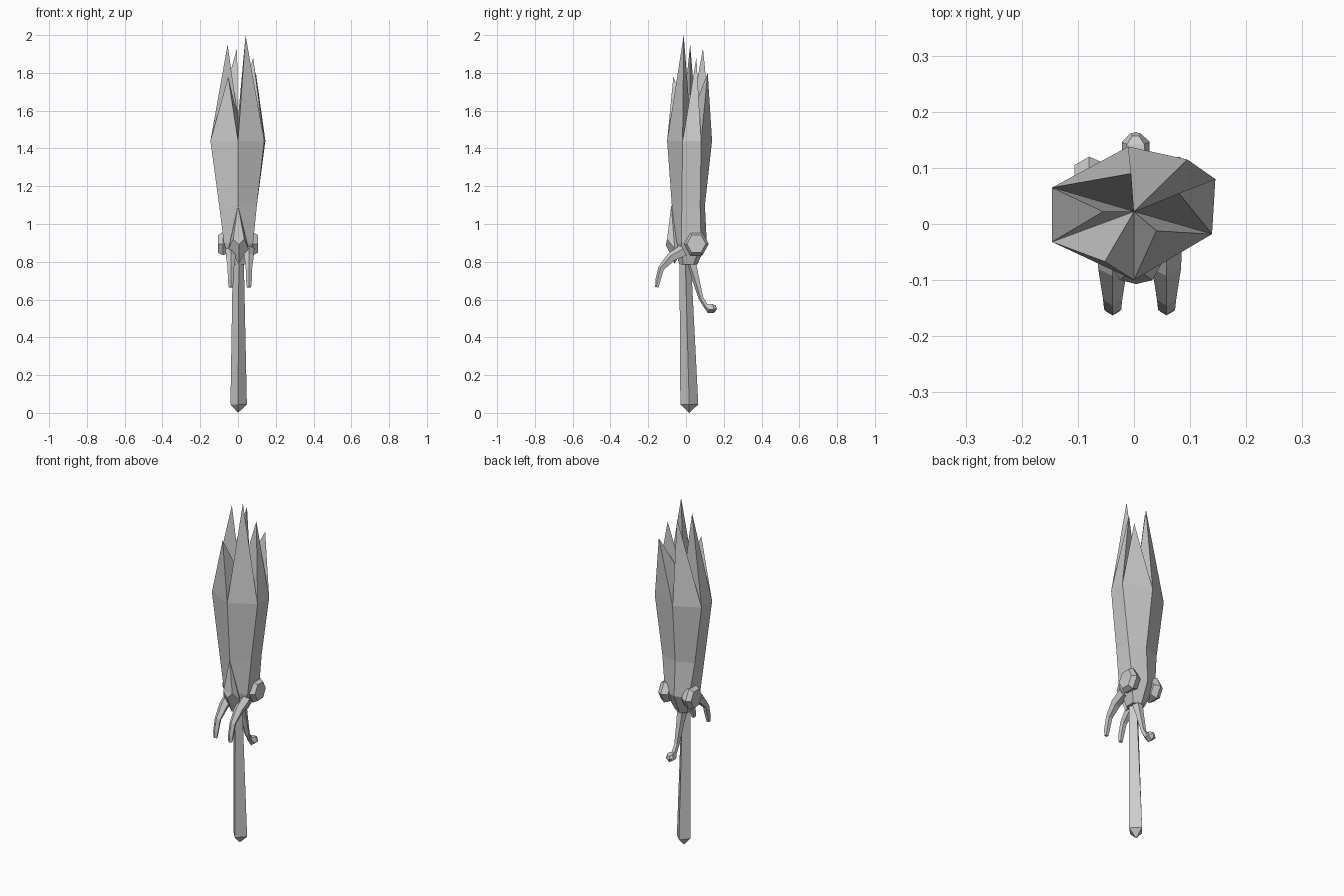
import bpy, math
from mathutils import Vector

if "Cube" in bpy.data.objects:
    bpy.data.objects.remove(bpy.data.objects["Cube"])


def make(name, verts, faces):
    me = bpy.data.meshes.new(name)
    me.from_pydata([tuple(v) for v in verts], [], faces)
    me.update()
    ob = bpy.data.objects.new(name, me)
    bpy.context.collection.objects.link(ob)
    return ob


def loft(name, rings, tip_start=None, tip_end=None, open_end=False, extra=None):
    """Skin equal-sized rings; ends close with a flat cap or a point."""
    n = len(rings[0])
    verts = [v for r in rings for v in r]
    faces = []
    for k in range(len(rings) - 1):
        for i in range(n):
            j = (i + 1) % n
            faces.append((k * n + i, k * n + j, (k + 1) * n + j, (k + 1) * n + i))
    last = (len(rings) - 1) * n
    if tip_start:
        verts.append(tip_start)
        faces += [((i + 1) % n, i, len(verts) - 1) for i in range(n)]
    else:
        faces.append(tuple(reversed(range(n))))
    if tip_end:
        verts.append(tip_end)
        faces += [(last + i, last + (i + 1) % n, len(verts) - 1) for i in range(n)]
    elif not open_end:
        faces.append(tuple(last + i for i in range(n)))
    if extra:
        extra(verts, faces, last, n)
    return make(name, verts, faces)


def tube(name, x, path, sides=5):
    """Limb bending in the y-z plane; path = (y, z, radius across, radius in plane)."""
    rings = []
    for k, (y, z, rx, rp) in enumerate(path):
        a, b = path[max(k - 1, 0)], path[min(k + 1, len(path) - 1)]
        t = Vector((0, b[0] - a[0], b[1] - a[1])).normalized()
        side = Vector((1, 0, 0))
        up = t.cross(side)
        c = Vector((x, y, z))
        rings.append([c + side * rx * math.cos(q) + up * rp * math.sin(q)
                      for q in (math.tau * (i + 0.25) / sides for i in range(sides))])
    return loft(name, rings)


def at(z, pts):
    return [(x, y, z) for x, y in pts]


# Diamond-section handle with pointed pommel
loft("handle", [
    at(0.045, [(0, -0.03), (0.047, 0.017), (0, 0.065), (-0.04, 0.017)]),
    at(0.85, [(0.005, -0.035), (0.03, -0.005), (0.005, 0.024), (-0.027, -0.005)]),
], tip_start=(0, 0.017, 0))


# Six-sided head ending in a crown of spikes around a sunken centre
TIPS = [(0.04, -0.012, 2.0), (0.08, 0.055, 1.88), (0.095, 0.115, 1.8),
        (-0.005, 0.09, 1.93), (-0.055, 0.022, 1.95), (-0.052, -0.067, 1.78)]


def crown(verts, faces, last, n):
    c = len(verts)
    verts.append((0, 0.022, 1.56))
    for i, tip in enumerate(TIPS):
        a, b, t = last + i, last + (i + 1) % n, len(verts)
        verts.append(tip)
        faces += [(a, b, t), (b, c, t), (c, a, t)]


loft("bladed_head", [
    at(0.785, [(0.005, -0.035), (0.04, -0.015), (0.04, 0.04), (0, 0.06), (-0.035, 0.04), (-0.035, -0.015)]),
    at(0.90, [(0, -0.07), (0.08, -0.025), (0.08, 0.08), (0, 0.11), (-0.075, 0.08), (-0.075, -0.025)]),
    at(1.10, [(0, -0.075), (0.1, -0.022), (0.1, 0.075), (0, 0.1), (-0.1, 0.062), (-0.1, -0.03)]),
    at(1.44, [(0, -0.1), (0.139, -0.018), (0.145, 0.08), (-0.01, 0.138), (-0.146, 0.065), (-0.146, -0.032)]),
], open_end=True, extra=crown)

# Wedge-shaped face on the front
make("face_wedge",
     [(0, -0.078, 1.1), (-0.05, -0.06, 0.87), (0.055, -0.06, 0.87), (-0.025, -0.1, 0.92),
      (0.033, -0.1, 0.92), (0.004, -0.107, 0.89), (0.004, -0.06, 0.79), (0.004, 0, 0.9)],
     [(0, 3, 4), (3, 5, 4), (0, 1, 3), (0, 4, 2), (1, 5, 3), (2, 4, 5),
      (1, 6, 5), (2, 5, 6), (0, 7, 1), (0, 2, 7), (1, 7, 6), (2, 6, 7)])

# Hexagonal bosses on both sides
for s, label in ((-1, "left"), (1, "right")):
    def hexa(x, r):
        return [(s * x, 0.055 + r * math.cos(math.tau * i / 6),
                 0.895 + 1.08 * r * math.sin(math.tau * i / 6)) for i in range(6)]
    loft(label + "_boss", [hexa(0.045, 0.05), hexa(0.08, 0.065), hexa(0.106, 0.05)])

# Two bent front claws
for x, label in ((-0.038, "left"), (0.058, "right")):
    tube(label + "_claw", x, [(-0.01, 0.86, 0.03, 0.035), (-0.075, 0.825, 0.027, 0.028),
                              (-0.13, 0.765, 0.018, 0.018), (-0.148, 0.70, 0.016, 0.015),
                              (-0.153, 0.665, 0.012, 0.010)])

# Hanging tail with a knobbed end
tube("tail", 0.003, [(0.02, 0.82, 0.03, 0.035), (0.05, 0.72, 0.022, 0.022),
                     (0.08, 0.61, 0.015, 0.014), (0.105, 0.568, 0.015, 0.014),
                     (0.125, 0.555, 0.026, 0.028), (0.145, 0.555, 0.026, 0.026),
                     (0.16, 0.56, 0.010, 0.012)])
